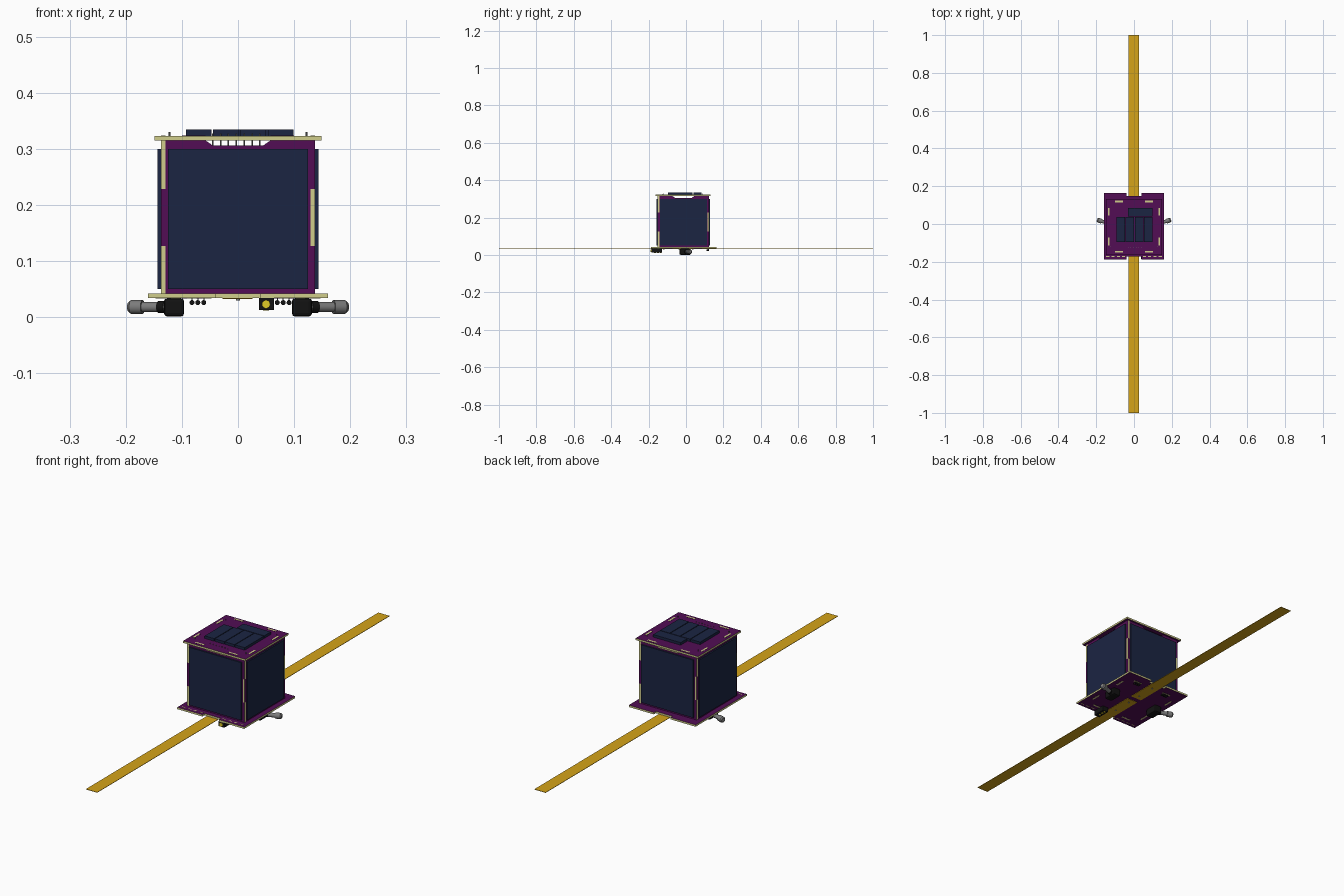
import bpy, bmesh
from math import pi, radians
from mathutils import Matrix, Vector

if "Cube" in bpy.data.objects:
    bpy.data.objects.remove(bpy.data.objects["Cube"])

CY = -0.014          # centre of the box along y


def mat(name, r, g, b):
    m = bpy.data.materials.new(name)
    m.diffuse_color = (r, g, b, 1)
    m.use_nodes = True
    m.node_tree.nodes["Principled BSDF"].inputs["Base Color"].default_value = m.diffuse_color
    return m


PURPLE = mat("purple_board", 0.085, 0.004, 0.09)
CREAM = mat("cream_edge", 0.63, 0.61, 0.26)
NAVY = mat("solar_navy", 0.011, 0.018, 0.055)
GOLD = mat("gold_tape", 0.66, 0.37, 0.01)
BLACK = mat("black_plastic", 0.006, 0.006, 0.006)
YELLOW = mat("yellow", 0.75, 0.6, 0.02)
GREY = mat("grey_metal", 0.2, 0.2, 0.2)


def finish(bm, name, *mats):
    bmesh.ops.recalc_face_normals(bm, faces=bm.faces)
    me = bpy.data.meshes.new(name)
    bm.to_mesh(me)
    bm.free()
    for m in mats:
        me.materials.append(m)
    ob = bpy.data.objects.new(name, me)
    bpy.context.collection.objects.link(ob)
    return ob


def box(name, x0, x1, y0, y1, z0, z1, m):
    bm = bmesh.new()
    bmesh.ops.create_cube(bm, size=1)
    for v in bm.verts:
        v.co = Vector(((x0 + x1) / 2 + v.co.x * (x1 - x0),
                       (y0 + y1) / 2 + v.co.y * (y1 - y0),
                       (z0 + z1) / 2 + v.co.z * (z1 - z0)))
    return finish(bm, name, m)


def rod(name, a, b, r, m, r2=None, sides=16):
    a, b = Vector(a), Vector(b)
    bm = bmesh.new()
    rot = (b - a).to_track_quat('Z', 'Y').to_matrix().to_4x4()
    bmesh.ops.create_cone(bm, cap_ends=True, segments=sides, radius1=r,
                          radius2=r if r2 is None else r2, depth=(b - a).length,
                          matrix=Matrix.Translation((a + b) / 2) @ rot)
    ob = finish(bm, name, m)
    for f in ob.data.polygons:
        f.use_smooth = len(f.vertices) == 4
    for e in ob.data.edges:
        p, q = (ob.data.vertices[i].co for i in e.vertices)
        e.use_edge_sharp = abs((q - p).normalized().dot((b - a).normalized())) < 0.5
    return ob


def board(name, pts, thick, matrix):
    """Extruded outline: purple faces, cream cut edges."""
    bm = bmesh.new()
    f = bm.faces.new([bm.verts.new((x, y, 0)) for x, y in pts])
    ext = bmesh.ops.extrude_face_region(bm, geom=[f])
    bmesh.ops.translate(bm, vec=(0, 0, thick),
                        verts=[v for v in ext['geom'] if isinstance(v, bmesh.types.BMVert)])
    bm.normal_update()
    for f in bm.faces:
        f.material_index = 0 if abs(f.normal.z) > 0.9 else 1
    bmesh.ops.transform(bm, matrix=matrix, verts=bm.verts)
    return finish(bm, name, PURPLE, CREAM)


# Bottom plate with tape notches at front and back
half = [(-0.16, -0.187), (-0.04, -0.187), (-0.04, -0.173), (0.04, -0.173), (0.04, -0.187), (0.16, -0.187)]
board("bottom_plate", half + [(-x, -0.024 - y) for x, y in half], 0.008, Matrix.Translation((0, 0, 0.034)))

# Top plate
board("top_plate", [(-0.149, -0.163), (0.149, -0.163), (0.149, 0.132), (-0.149, 0.132)],
      0.008, Matrix.Translation((0, 0, 0.315)))

# Four interlocking walls, each with a solar panel, turned about the box axis
O, I = 0.1375, 0.129
B, T, BT, TT = 0.042, 0.315, 0.033, 0.324
outline = [(-I, B), (-0.1, B), (-0.1, BT), (-0.058, BT), (-0.058, B),
           (0.058, B), (0.058, BT), (0.1, BT), (0.1, B), (O, B),
           (O, 0.127), (I, 0.127), (I, 0.228), (O, 0.228), (O, T),
           (0.1, T), (0.1, TT), (0.058, TT), (0.058, T), (0.045, 0.306), (-0.045, 0.306),
           (-0.058, T), (-0.058, TT), (-0.1, TT), (-0.1, T), (-I, T),
           (-I, 0.228), (-O, 0.228), (-O, 0.127), (-I, 0.127)]
stand = Matrix.Translation((0, -I, 0)) @ Matrix.Rotation(pi / 2, 4, 'X')
for i, side in enumerate(("front", "right", "back", "left")):
    turn = Matrix.Translation((0, CY, 0)) @ Matrix.Rotation(i * pi / 2, 4, 'Z')
    board(side + "_wall", outline, O - I, turn @ stand)
    s = box(side + "_solar_panel", -0.125, 0.125, -O - 0.006, -O, 0.05, 0.30, NAVY)
    s.data.transform(turn)

# Solar cells on top
for i in range(4):
    x = -0.093 + i * 0.0487
    box(f"top_solar_cell_{i}", x, x + 0.0455, -0.095, 0.036, 0.323, 0.334, NAVY)
box("top_solar_cell_cross", -0.033, 0.0985, 0.039, 0.084, 0.323, 0.334, NAVY)

# Thin pins through the top plate
for sx in (-1, 1):
    for y in (-0.12, 0.09):
        rod("corner_pin", (sx * 0.122, y, 0.305), (sx * 0.122, y, 0.33), 0.0015, GREY, sides=8)
for i in range(7):
    x = -0.045 + i * 0.014
    rod("header_pin", (x, -0.125, 0.303), (x, -0.125, 0.327), 0.0013, GREY, sides=8)

# Small edge slots along the front and back of the bottom plate
for sx in (-1, 1):
    for i in range(4):
        x = sx * (0.055 + i * 0.028)
        box("plate_slot", x - 0.008, x + 0.008, -0.174, -0.17, 0.0335, 0.0425, CREAM)

# Tape antenna in two halves with fixing screws
for s, n in ((-1, "front"), (1, "back")):
    box(n + "_tape_antenna", -0.028, 0.026, min(s * 0.012, s), max(s * 0.012, s), 0.0322, 0.034, GOLD)
    for y in (0.035, 0.12):
        rod(n + "_tape_screw", (0, s * y, 0.0295), (0, s * y, 0.033), 0.004, GREY, sides=12)

# Swivel arms at the sides
for s, n in ((-1, "left"), (1, "right")):
    b = box(n + "_arm_base", min(s * 0.096, s * 0.132), max(s * 0.096, s * 0.132),
            -0.035, 0.025, 0.001, 0.034, BLACK)
    bev = b.modifiers.new("bevel", 'BEVEL')
    bev.width, bev.segments = 0.006, 2
    rod(n + "_arm", (s * 0.12, -0.003, 0.018), (s * 0.175, 0.016, 0.018), 0.009, GREY)
    rod(n + "_arm_collar", (s * 0.130, 0.000, 0.018), (s * 0.142, 0.005, 0.018), 0.0105, BLACK)
    rod(n + "_arm_tip", (s * 0.170, 0.014, 0.018), (s * 0.190, 0.021, 0.018), 0.0125, GREY)
    rod(n + "_arm_cap", (s * 0.190, 0.021, 0.018), (s * 0.195, 0.023, 0.018), 0.0125, GREY, r2=0.008)

# Camera with a yellow lens and posts
box("camera_body", 0.037, 0.064, -0.185, -0.128, 0.0125, 0.034, BLACK)
rod("camera_lens", (0.05, -0.184, 0.023), (0.05, -0.189, 0.023), 0.0075, YELLOW)
for y in (-0.165, -0.15, -0.135):
    rod("camera_post", (0.05, y, 0.0115), (0.05, y, 0.014), 0.005, YELLOW, sides=12)

# Small components hanging under the bottom plate
for x0 in (-0.082, 0.07):
    for i in range(3):
        x = x0 + i * 0.0105
        rod("underside_component", (x, 0.11, 0.026), (x, 0.122, 0.026), 0.0045, BLACK, sides=12)
        for y in (0.112, 0.12):
            rod("component_lead", (x, y, 0.026), (x, y, 0.035), 0.001, GREY, sides=6)
